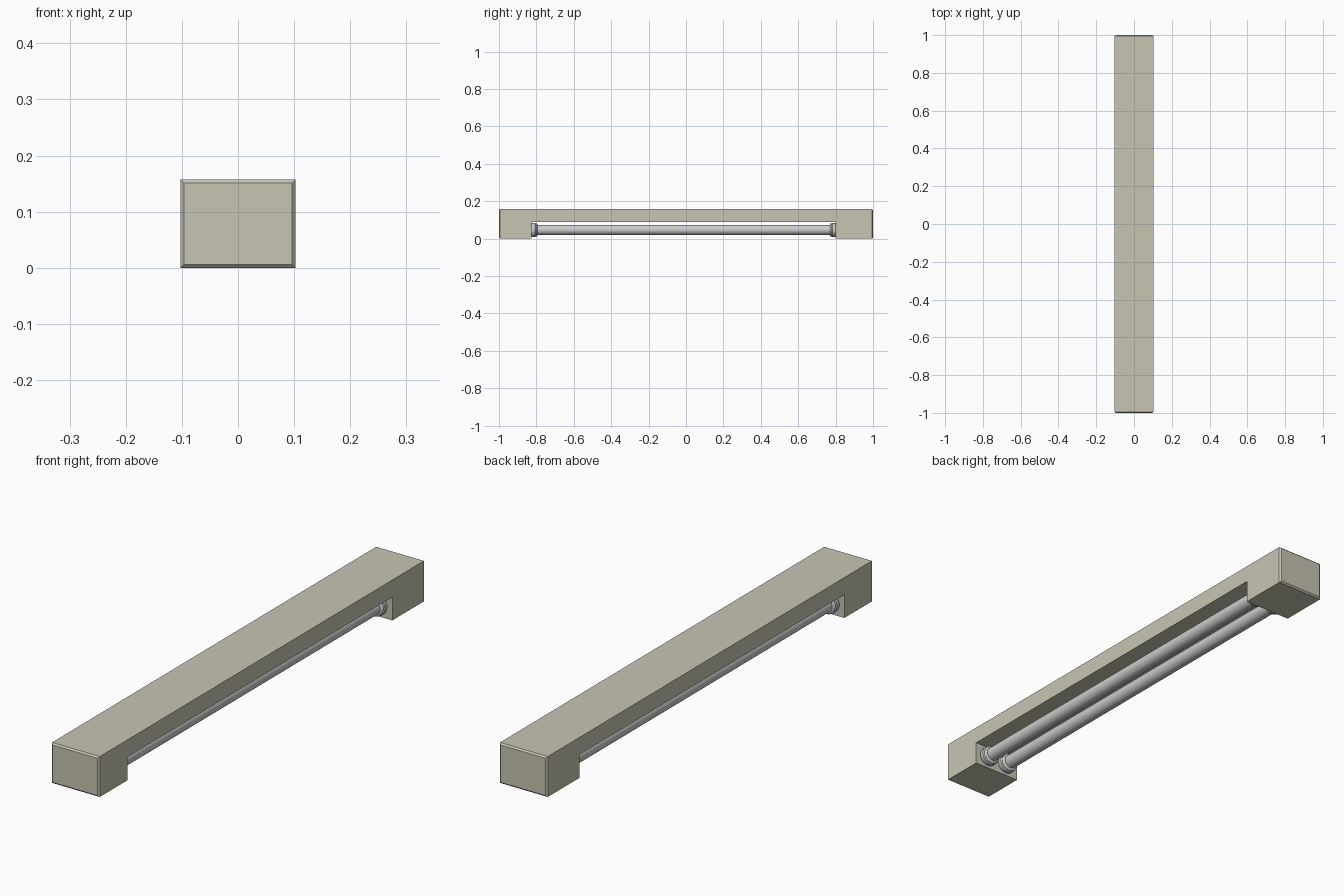
import bpy, bmesh, math

if "Cube" in bpy.data.objects:
    bpy.data.objects.remove(bpy.data.objects["Cube"])

W, H = 0.1025, 0.157            # half width, height
Y0, Y1, NZ = -0.825, 0.80, 0.09 # notch between the end blocks
TX, TZ = 0.045, 0.046           # tube offset and height


def material(name, color):
    m = bpy.data.materials.new(name)
    m.diffuse_color = color
    m.use_nodes = True
    m.node_tree.nodes["Principled BSDF"].inputs["Base Color"].default_value = m.diffuse_color
    return m


def add_object(name, bm, mat=None):
    bmesh.ops.recalc_face_normals(bm, faces=bm.faces)
    me = bpy.data.meshes.new(name)
    bm.to_mesh(me)
    bm.free()
    ob = bpy.data.objects.new(name, me)
    bpy.context.collection.objects.link(ob)
    if mat:
        me.materials.append(mat)
    return ob


def lathe_y(name, profile, x, z, segs=32):
    """Spin (y, radius) points around a lengthwise axis and cap both ends."""
    bm = bmesh.new()
    rings = []
    for y, r in profile:
        rings.append([bm.verts.new((x + r * math.cos(2 * math.pi * i / segs), y,
                                    z + r * math.sin(2 * math.pi * i / segs)))
                      for i in range(segs)])
    for a, b in zip(rings, rings[1:]):
        for i in range(segs):
            j = (i + 1) % segs
            bm.faces.new((a[i], a[j], b[j], b[i]))
    bm.faces.new(rings[0])
    bm.faces.new(rings[-1])
    ob = add_object(name, bm)
    bpy.ops.object.select_all(action='DESELECT')
    bpy.context.view_layer.objects.active = ob
    ob.select_set(True)
    bpy.ops.object.shade_smooth_by_angle(angle=math.radians(30))
    return ob


# Housing: side profile extruded across the width, end faces chamfered
beige = material("beige_paint", (0.58, 0.56, 0.45, 1))
profile = [(-1, 0), (Y0, 0), (Y0, NZ), (Y1, NZ), (Y1, 0), (1, 0), (1, H), (-1, H)]
bm = bmesh.new()
face = bm.faces.new([bm.verts.new((-W, y, z)) for y, z in profile])
ext = bmesh.ops.extrude_face_region(bm, geom=[face])
bmesh.ops.translate(bm, vec=(2 * W, 0, 0),
                    verts=[g for g in ext["geom"] if isinstance(g, bmesh.types.BMVert)])
ends = [e for e in bm.edges if all(abs(abs(v.co.y) - 1) < 1e-4 for v in e.verts)
        and e.verts[0].co.y * e.verts[1].co.y > 0]
bmesh.ops.bevel(bm, geom=ends, offset=0.006, segments=1, affect='EDGES')
add_object("housing", bm, beige)

# Two lamp tubes with a stepped socket at each end
for side, x in (("left", -TX), ("right", TX)):
    lathe_y(f"{side}_tube", [(Y0 + 0.001, 0.027), (Y1 - 0.001, 0.027)], x, TZ)
    for end, y, d in (("front", Y0, 1), ("back", Y1, -1)):
        steps = [(0, 0.036), (0.004, 0.038), (0.018, 0.038), (0.021, 0.034),
                 (0.024, 0.034), (0.026, 0.036), (0.028, 0.035), (0.031, 0.030)]
        lathe_y(f"{side}_{end}_socket", [(y + d * s, r) for s, r in steps], x, TZ)
